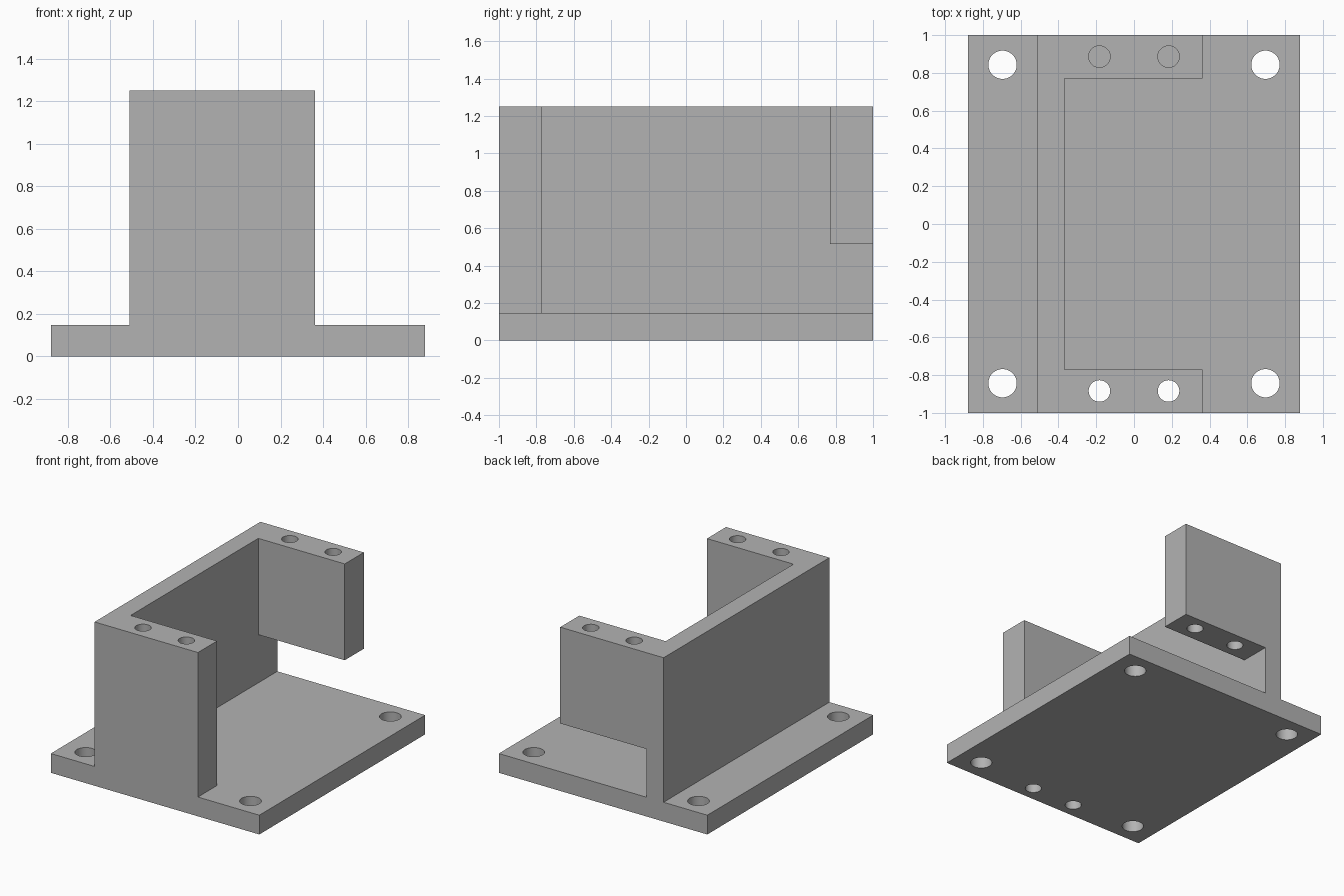
import bpy, bmesh, math

if "Cube" in bpy.data.objects:
    bpy.data.objects.remove(bpy.data.objects["Cube"])

PLATE = 0.147           # base thickness
TOP = 1.25              # top of the bracket
WALL_OUT, WALL_IN, ARM_END = -0.511, -0.368, 0.362
ARM_IN = 0.77           # inner face of both arms
GAP_TOP = 0.515         # underside of the raised back arm

grey = bpy.data.materials.new("plain grey")
grey.diffuse_color = (0.45, 0.45, 0.45, 1)
grey.use_nodes = True
grey.node_tree.nodes["Principled BSDF"].inputs["Base Color"].default_value = grey.diffuse_color


def prism(name, points, z0, z1):
    """Extrude a flat outline from z0 to z1."""
    bm = bmesh.new()
    face = bm.faces.new([bm.verts.new((x, y, z0)) for x, y in points])
    ext = bmesh.ops.extrude_face_region(bm, geom=[face])
    verts = [v for v in ext["geom"] if isinstance(v, bmesh.types.BMVert)]
    bmesh.ops.translate(bm, verts=verts, vec=(0, 0, z1 - z0))
    bmesh.ops.recalc_face_normals(bm, faces=bm.faces)
    mesh = bpy.data.meshes.new(name)
    bm.to_mesh(mesh)
    bm.free()
    mesh.materials.append(grey)
    obj = bpy.data.objects.new(name, mesh)
    bpy.context.collection.objects.link(obj)
    return obj


def box(name, x0, x1, y0, y1, z0, z1):
    return prism(name, [(x0, y0), (x1, y0), (x1, y1), (x0, y1)], z0, z1)


def drill(name, x, y, r, z0, z1, n=48):
    ring = [(x + r * math.cos(math.tau * i / n), y + r * math.sin(math.tau * i / n))
            for i in range(n)]
    return prism(name, ring, z0, z1)


def combine(target, other, operation):
    """Apply a boolean and remove the helper."""
    other.hide_render = True
    mod = target.modifiers.new("boolean", 'BOOLEAN')
    mod.operation, mod.object, mod.solver = operation, other, 'EXACT'
    bpy.context.view_layer.objects.active = target
    bpy.ops.object.modifier_apply(modifier=mod.name)
    bpy.data.objects.remove(other)


# C-shaped upright: side wall with an arm at each end
body = prism("mounting_bracket", [
    (WALL_OUT, -1), (ARM_END, -1), (ARM_END, -ARM_IN), (WALL_IN, -ARM_IN),
    (WALL_IN, ARM_IN), (ARM_END, ARM_IN), (ARM_END, 1), (WALL_OUT, 1)], 0.05, TOP)

# Opening under the back arm, then the base plate
combine(body, box("back_opening", WALL_IN, 0.6, 0.6, 1.2, -0.1, GAP_TOP), 'DIFFERENCE')
combine(body, box("base_plate", -0.88, 0.88, -1, 1, 0, PLATE), 'UNION')

# Corner bolt holes, front arm holes (right through) and back arm holes
for sx in (-1, 1):
    for sy in (-1, 1):
        combine(body, drill("bolt_hole", sx * 0.696, sy * 0.843, 0.075, -0.1, 0.3), 'DIFFERENCE')
    combine(body, drill("front_hole", sx * 0.183, -0.884, 0.057, -0.1, 1.4), 'DIFFERENCE')
    combine(body, drill("back_hole", sx * 0.183, 0.886, 0.057, 0.3, 1.4), 'DIFFERENCE')

# Smooth hole walls, sharp edges elsewhere
bpy.ops.object.select_all(action='DESELECT')
body.select_set(True)
bpy.context.view_layer.objects.active = body
bpy.ops.object.shade_smooth_by_angle(angle=math.radians(30))
